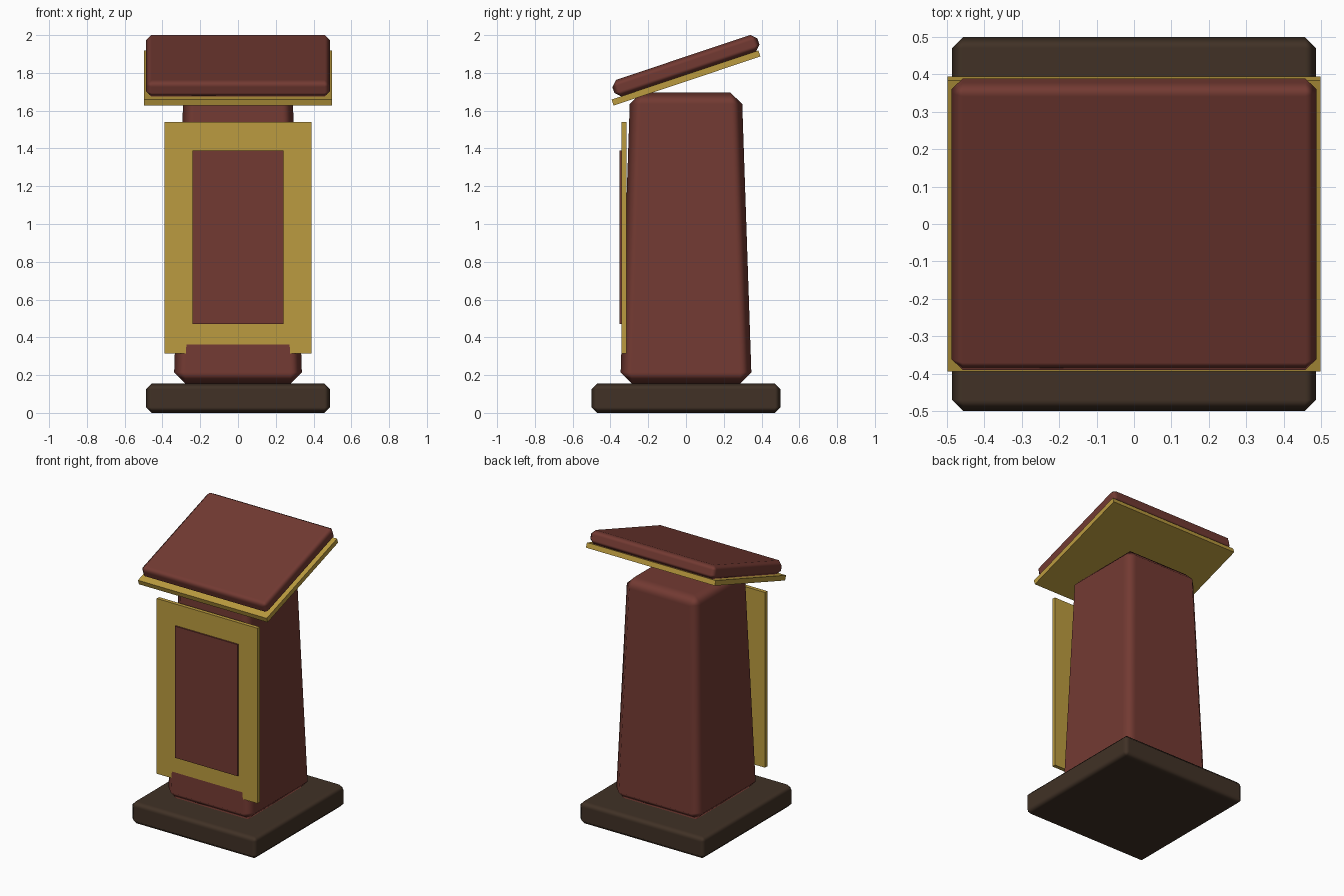
import bpy
import math
from mathutils import Matrix, Vector

cube = bpy.data.objects.get("Cube")
if cube:
    bpy.data.objects.remove(cube, do_unlink=True)


def make_material(name, color):
    mat = bpy.data.materials.new(name)
    mat.use_nodes = True
    mat.diffuse_color = (*color, 1)
    mat.node_tree.nodes["Principled BSDF"].inputs["Base Color"].default_value = (*color, 1)
    return mat


red_wood = make_material("red wood", (0.17, 0.042, 0.032))
gold = make_material("gold", (0.5, 0.33, 0.05))
dark_wood = make_material("dark wood", (0.052, 0.031, 0.019))


def make_box(name, mat, low, high, bevel=0.0, top_scale=1.0, transform=None):
    """Box between two corners, with optional taper, chamfer and placement."""
    low, high = Vector(low), Vector(high)
    bpy.ops.mesh.primitive_cube_add(size=1)
    obj = bpy.context.object
    obj.name = name
    obj.data.name = name
    for v in obj.data.vertices:
        if v.co.z > 0:
            v.co.x *= top_scale
            v.co.y *= top_scale
        v.co = (low + high) / 2 + v.co * (high - low)
    if transform:
        obj.data.transform(transform)
    obj.data.materials.append(mat)
    if bevel:
        bpy.ops.object.shade_smooth_by_angle(angle=math.radians(60))
        mod = obj.modifiers.new("chamfer", "BEVEL")
        mod.width = bevel
        mod.segments = 1
        mod.limit_method = "NONE"
        mod.harden_normals = True
    return obj


# Foot and tapered column
make_box("base", dark_wood, (-0.487, -0.5, 0), (0.487, 0.5, 0.155), bevel=0.03)
make_box("column", red_wood, (-0.34, -0.348, 0.155), (0.34, 0.348, 1.695),
         bevel=0.06, top_scale=0.85)

# Front panel and its raised inset
make_box("front_panel", gold, (-0.39, -0.341, 0.315), (0.39, -0.315, 1.54))
make_box("panel_inset", red_wood, (-0.242, -0.351, 0.47), (0.242, -0.335, 1.39))

# Sloping top: thin trim plate with the reading board on it
slope = Matrix.Translation((0, 0, 1.773)) @ Matrix.Rotation(math.radians(18.5), 4, "X")
make_box("trim_plate", gold, (-0.498, -0.41, -0.017), (0.498, 0.41, 0.017), transform=slope)
make_box("reading_board", red_wood, (-0.488, -0.385, 0.015), (0.488, 0.425, 0.108),
         bevel=0.03, transform=slope)
